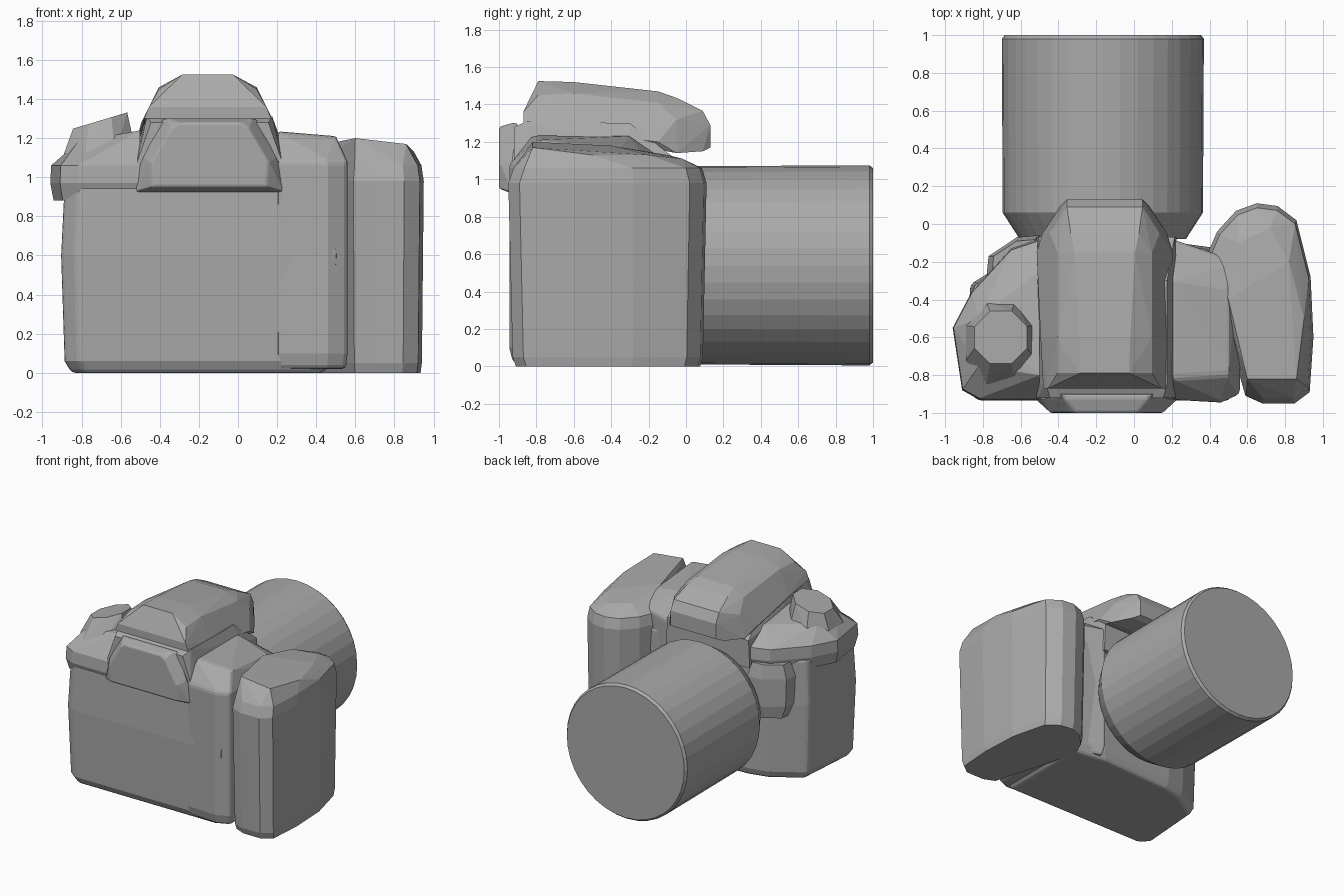
import bpy
import bmesh
import math
from mathutils import Vector

default_cube = bpy.data.objects.get("Cube")
if default_cube:
    bpy.data.objects.remove(default_cube, do_unlink=True)

# One plain grey covers the whole model
grey = bpy.data.materials.new("plain grey")
grey.use_nodes = True
colour = (0.4, 0.4, 0.4, 1)
grey.diffuse_color = colour
grey.node_tree.nodes["Principled BSDF"].inputs["Base Color"].default_value = colour


def hull(name, points, bevel=0.0):
    """Wrap points in a faceted convex shell, optionally with softened edges."""
    bm = bmesh.new()
    for point in points:
        bm.verts.new(Vector(point))
    result = bmesh.ops.convex_hull(bm, input=bm.verts)
    unused = [g for g in result["geom_interior"] if isinstance(g, bmesh.types.BMVert)]
    bmesh.ops.delete(bm, geom=unused, context="VERTS")
    bmesh.ops.dissolve_limit(bm, angle_limit=math.radians(2), verts=bm.verts, edges=bm.edges)
    bmesh.ops.recalc_face_normals(bm, faces=bm.faces)
    mesh = bpy.data.meshes.new(name)
    bm.to_mesh(mesh)
    bm.free()
    mesh.materials.append(grey)
    obj = bpy.data.objects.new(name, mesh)
    bpy.context.collection.objects.link(obj)
    if bevel:
        modifier = obj.modifiers.new("soft edges", "BEVEL")
        modifier.width = bevel
        modifier.segments = 2
        modifier.limit_method = "ANGLE"
        modifier.angle_limit = math.radians(35)
    return obj


def stack(outline, levels):
    """Repeat a plan outline at each (height, scale), scaled about its middle."""
    middle = sum((Vector(p) for p in outline), Vector((0, 0))) / len(outline)
    points = []
    for height, scale in levels:
        for p in outline:
            flat = middle + (Vector(p) - middle) * scale
            points.append((flat.x, flat.y, height))
    return points


def arches(centre, sections):
    """Mirror half outlines (half width, height) about a centre line at each depth."""
    points = []
    for depth, half_outline in sections:
        for half_width, height in half_outline:
            for side in (-1, 1):
                points.append((centre + side * half_width, depth, height))
    return points


def turned(centre, profile, sides):
    """Circle points around the depth axis for each (depth, radius)."""
    points = []
    for depth, radius in profile:
        for i in range(sides):
            angle = math.tau * i / sides
            points.append((centre[0] + radius * math.cos(angle), depth,
                           centre[1] + radius * math.sin(angle)))
    return points


axis = -0.165

# Lens barrel with a tapered root and a small front chamfer
lens_profile = [(-0.08, 0.44), (0.06, 0.53), (0.98, 0.535), (1, 0.52)]
hull("lens_barrel", turned((axis, 0.54), lens_profile, 36))

# Main body box with a chamfered front corner
body_plan = [(-0.82, -0.93), (0.5, -0.93), (0.5, -0.14), (0.2, -0.1),
             (-0.45, -0.13), (-0.62, -0.17), (-0.86, -0.32), (-0.9, -0.86)]
hull("main_body", stack(body_plan, [(0, 0.92), (0.06, 0.98), (0.6, 1.01), (0.96, 0.98)]), 0.02)

# Sloped shoulder on the narrow end, overhanging the body
shoulder_plan = [(-0.5, -0.93), (-0.82, -0.93), (-0.91, -0.88), (-0.96, -0.55),
                 (-0.86, -0.36), (-0.65, -0.13), (-0.5, -0.08)]
hull("narrow_shoulder", stack(shoulder_plan, [(0.88, 0.92), (0.97, 1), (1.06, 0.98)])
     + [(-0.5, -0.25, 1.18), (-0.5, -0.8, 1.24), (-0.82, -0.75, 1.18), (-0.82, -0.5, 1.18)])

# Tilted dial on the shoulder
dial = []
for i in range(8):
    turn = math.tau * (i + 0.5) / 8
    across, along = math.cos(turn), math.sin(turn)
    dial.append((axis - 0.54 + across * 0.15, along * 0.15 - 0.6, 1.29 + across * 0.045))
    dial.append((axis - 0.54 + across * 0.2, along * 0.24 - 0.63, 1.12))
hull("shoulder_dial", dial)

# Release bump beside the lens root
release_plan = [(-0.5, -0.06), (-0.62, -0.07), (-0.77, -0.17), (-0.78, -0.27), (-0.5, -0.3)]
hull("lens_release", stack(release_plan, [(0.52, 0.7), (0.62, 0.95), (0.84, 1), (0.95, 0.8)]))

# Viewfinder base between the shoulders
hull("viewfinder_base", arches(-0.145, [
    (-0.92, [(0.37, 0.9), (0.37, 1.08), (0.3, 1.28)]),
    (-0.85, [(0.37, 1.12), (0.32, 1.31)]),
    (-0.3, [(0.375, 0.9), (0.375, 1.16), (0.32, 1.3)]),
    (-0.07, [(0.37, 0.9), (0.36, 1.12)])]))

# Viewfinder hump, leaning out over the lens
hull("viewfinder_hump", arches(-0.155, [
    (-0.87, [(0.325, 1.3), (0.3, 1.36)]),
    (-0.79, [(0.25, 1.45), (0.13, 1.525)]),
    (-0.6, [(0.34, 1.28), (0.25, 1.46), (0.135, 1.52)]),
    (-0.15, [(0.36, 1.2), (0.25, 1.41), (0.16, 1.47)]),
    (-0.05, [(0.33, 1.14), (0.29, 1.32), (0.18, 1.435)]),
    (0.09, [(0.24, 1.15), (0.2, 1.365)]),
    (0.13, [(0.2, 1.17), (0.2, 1.29)])]))

# Eyepiece on the rear, with a thinner rim above a ledge
hull("eyepiece", arches(axis + 0.02, [
    (-0.9, [(0.375, 0.925), (0.375, 1.03), (0.24, 1.3), (0.34, 1.1)]),
    (-0.93, [(0.375, 0.925), (0.34, 1.1), (0.22, 1.3)]),
    (-1, [(0.29, 0.95), (0.3, 1.08), (0.2, 1.25), (0.16, 1.28)])]), 0.012)

# Control deck between viewfinder and grip
deck_plan = [(0.2, -0.93), (0.46, -0.945), (0.56, -0.9), (0.56, -0.2), (0.37, -0.14), (0.2, -0.08)]
hull("control_deck", stack(deck_plan, [(0.02, 0.95), (0.1, 1), (1.08, 1)])
     + [(0.2, -0.82, 1.235), (0.2, -0.3, 1.235), (0.5, -0.8, 1.21), (0.5, -0.35, 1.17)], 0.02)

# Hand grip with a rounded nose and sloping top
grip_plan = [(0.59, -0.91), (0.68, -0.95), (0.85, -0.95), (0.93, -0.89), (0.95, -0.6),
             (0.935, -0.28), (0.86, 0.02), (0.76, 0.095), (0.65, 0.11), (0.54, 0.07),
             (0.44, -0.04), (0.38, -0.18)]
hull("hand_grip", stack(grip_plan, [(0, 0.93), (0.05, 0.96), (0.55, 0.99), (0.98, 1), (1.06, 0.95)])
     + [(0.6, -0.82, 1.2), (0.86, -0.82, 1.17), (0.9, -0.5, 1.13), (0.5, -0.4, 1.18),
        (0.82, -0.2, 1.13), (0.55, -0.1, 1.13), (0.72, -0.02, 1.11)])
